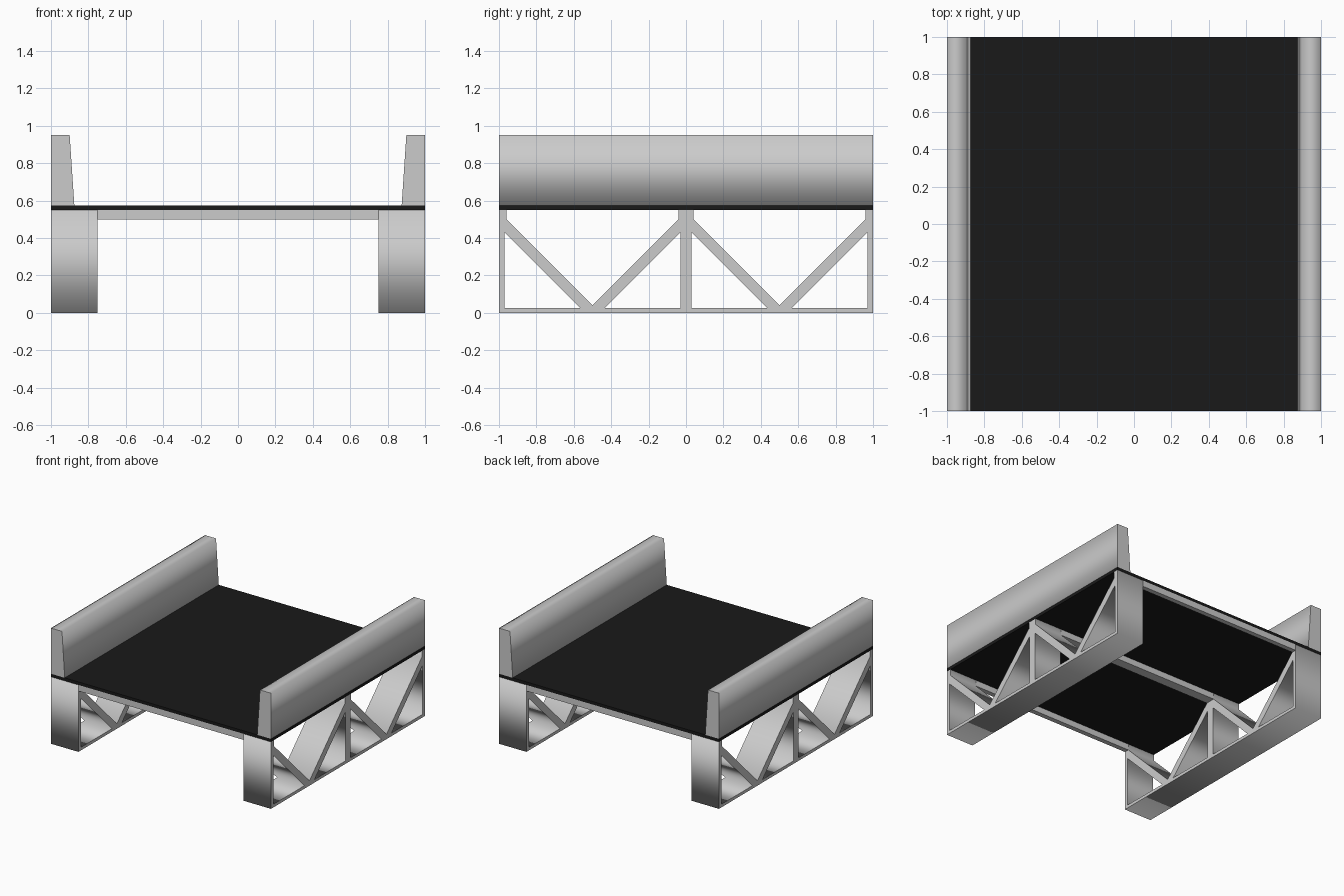
import bpy, bmesh
from math import radians

if "Cube" in bpy.data.objects:
    bpy.data.objects.remove(bpy.data.objects["Cube"])


def box(name, x, y, z):
    bm = bmesh.new()
    bmesh.ops.create_cube(bm, size=1)
    for v in bm.verts:
        v.co.x = x[0] if v.co.x < 0 else x[1]
        v.co.y = y[0] if v.co.y < 0 else y[1]
        v.co.z = z[0] if v.co.z < 0 else z[1]
    me = bpy.data.meshes.new(name)
    bm.to_mesh(me)
    bm.free()
    ob = bpy.data.objects.new(name, me)
    bpy.context.collection.objects.link(ob)
    return ob


def profile(name, loops, depth, location, rotation):
    """Extrude closed outlines (the first is the outside, the rest are holes)."""
    cu = bpy.data.curves.new(name, 'CURVE')
    cu.dimensions = '2D'
    cu.fill_mode = 'BOTH'
    cu.extrude = depth / 2
    for pts in loops:
        sp = cu.splines.new('POLY')
        sp.points.add(len(pts) - 1)
        for p, (u, v) in zip(sp.points, pts):
            p.co = (u, v, 0, 1)
        sp.use_cyclic_u = True
    ob = bpy.data.objects.new(name, cu)
    bpy.context.collection.objects.link(ob)
    ob.location, ob.rotation_euler = location, rotation
    bpy.ops.object.select_all(action='DESELECT')
    ob.select_set(True)
    bpy.context.view_layer.objects.active = ob
    bpy.ops.object.convert(target='MESH')
    ob = bpy.context.object
    ob.data.transform(ob.matrix_basis)
    ob.location, ob.rotation_euler = (0, 0, 0), (0, 0, 0)
    return ob


def mirror_x(ob):
    ob.modifiers.new("mirror", 'MIRROR').use_mirror_merge = False


# Road deck
black = bpy.data.materials.new("asphalt")
black.diffuse_color = (0.01, 0.01, 0.01, 1)
black.use_nodes = True
black.node_tree.nodes["Principled BSDF"].inputs["Base Color"].default_value = black.diffuse_color
deck = box("road_deck", (-1, 1), (-1, 1), (0.55, 0.575))
deck.data.materials.append(black)

# Side trusses: W-shaped frame with open top and four triangular holes
half = [(0, 0.55), (0.04, 0.55), (0.04, 0.5), (0.5, 0.04), (0.96, 0.5),
        (0.96, 0.55), (1, 0.55), (1, 0)]
outline = half + [(-y, z) for y, z in reversed(half[1:])]
holes = []
for s in (-1, 1):
    for post, foot in ((0.97, 0.565), (0.03, 0.435)):
        holes.append([(s * post, 0.43), (s * post, 0.025), (s * foot, 0.025)])
truss = profile("side_truss", [outline] + holes, 0.25, (0.875, 0, 0),
                (radians(90), 0, radians(90)))
mirror_x(truss)

# Cross beams under the deck
for name, y in (("front", (-1, -0.96)), ("middle", (-0.04, 0.04)), ("back", (0.96, 1))):
    box(name + "_cross_beam", (-0.75, 0.75), y, (0.5, 0.55))

# Parapet walls with sloping inner faces
wall = profile("parapet_wall", [[(0.875, 0.575), (1, 0.575), (1, 0.95), (0.9, 0.95)]],
               2, (0, 0, 0), (radians(90), 0, 0))
mirror_x(wall)
